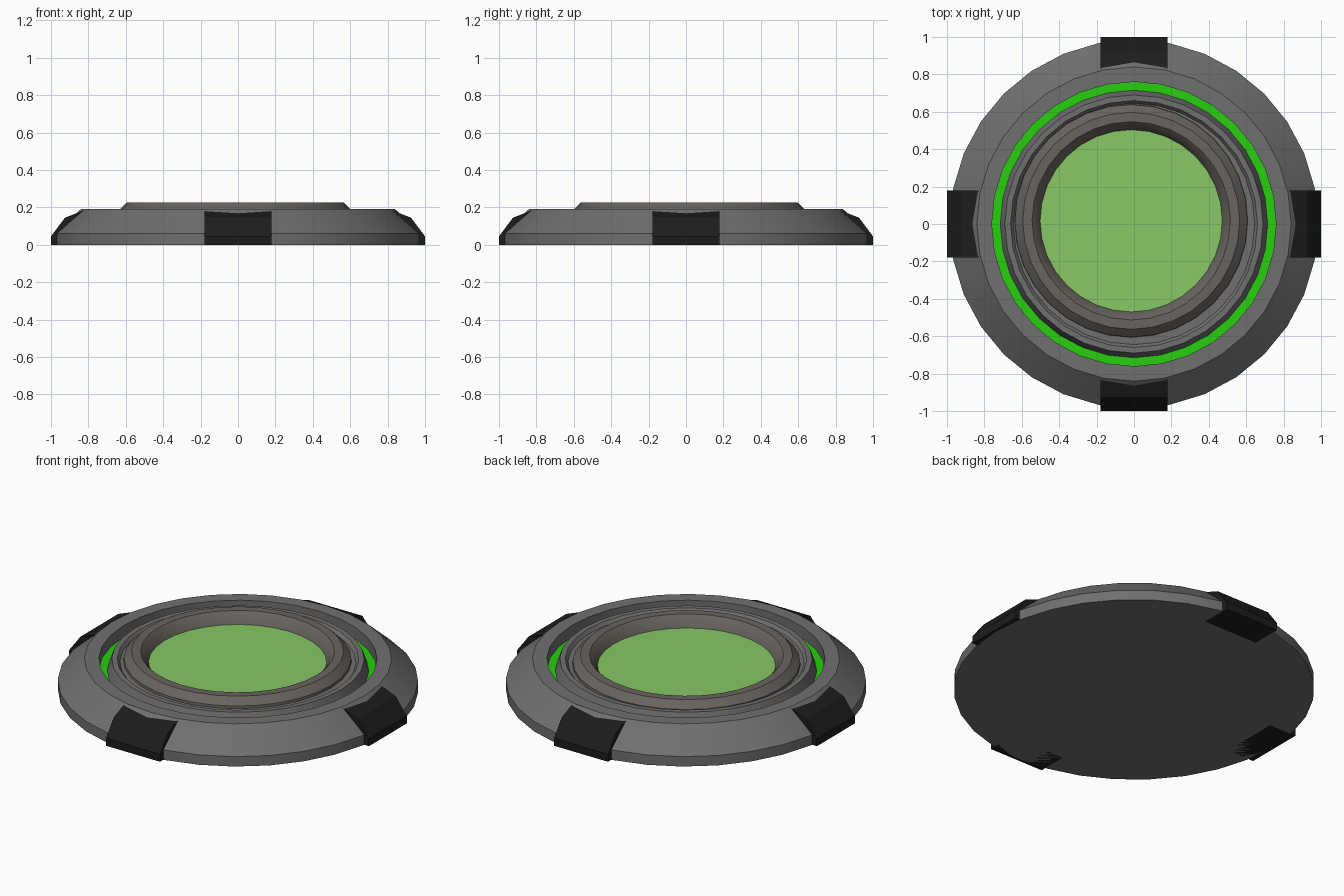
import bpy, math
from math import radians

if "Cube" in bpy.data.objects:
    bpy.data.objects.remove(bpy.data.objects["Cube"])

SIDES = 32


def material(name, rgb):
    m = bpy.data.materials.new(name)
    m.diffuse_color = (*rgb, 1)
    m.use_nodes = True
    m.node_tree.nodes["Principled BSDF"].inputs["Base Color"].default_value = m.diffuse_color
    return m


grey = material("grey metal", (0.16, 0.16, 0.16))
brown = material("warm metal", (0.14, 0.125, 0.11))
black = material("black rubber", (0.012, 0.012, 0.012))
lime = material("lime light", (0.02, 0.62, 0.005))
pale = material("pale green lens", (0.24, 0.58, 0.13))


def make(name, verts, faces, mat, smooth=True):
    me = bpy.data.meshes.new(name)
    me.from_pydata(verts, [], faces)
    me.materials.append(mat)
    ob = bpy.data.objects.new(name, me)
    bpy.context.collection.objects.link(ob)
    if smooth:
        bpy.ops.object.select_all(action='DESELECT')
        ob.select_set(True)
        bpy.context.view_layer.objects.active = ob
        bpy.ops.object.shade_smooth_by_angle(angle=radians(25))
    return ob


def lathe(name, profile, mat, cap=None, centre=(0, 0)):
    """Spin (radius, z) points, listed from the outer bottom inward over the top."""
    verts, faces = [], []
    for r, z in profile:
        for i in range(SIDES):
            a = 2 * math.pi * i / SIDES
            verts.append((centre[0] + r * math.cos(a), centre[1] + r * math.sin(a), z))
    for k in range(len(profile) - 1):
        for i in range(SIDES):
            j = (i + 1) % SIDES
            faces.append((k * SIDES + i, k * SIDES + j,
                          (k + 1) * SIDES + j, (k + 1) * SIDES + i))
    if cap == "bottom":
        faces.append(tuple(reversed(range(SIDES))))
    if cap == "top":
        n = (len(profile) - 1) * SIDES
        faces.append(tuple(range(n, n + SIDES)))
    return make(name, verts, faces, mat)


# Bevelled body with a flat underside and a raised rim
lathe("body", [(0.985, 0), (0.985, 0.06), (0.84, 0.19), (0.76, 0.19), (0.76, 0.12)],
      grey, cap="bottom")

# Glowing floor of the circular groove
lathe("light_ring", [(0.76, 0.12), (0.715, 0.12)], lime)

# Stepped deck between groove and collar
lathe("inner_deck", [(0.715, 0.12), (0.69, 0.19), (0.66, 0.19), (0.645, 0.17), (0.58, 0.17)],
      grey)

# Collar and lens sit slightly off centre
OFFSET = (-0.015, 0.017)
lathe("collar", [(0.625, 0.15), (0.622, 0.185), (0.58, 0.225), (0.53, 0.225),
                 (0.505, 0.20), (0.485, 0.155)], brown, centre=OFFSET)
lathe("lens", [(0.49, 0.15), (0.487, 0.16)], pale, cap="top", centre=OFFSET)

# Four grip pads clamped on the bevel
W = 0.18
PAD = [(0.82, 0), (1.0, 0), (1.0, 0.045), (0.925, 0.145), (0.82, 0.185)]
n = len(PAD)
for k, side in enumerate(("right", "back", "left", "front")):
    pts = [(r, -W, z) for r, z in PAD] + [(r, W, z) for r, z in PAD]
    faces = [tuple(range(n)), tuple(reversed(range(n, 2 * n)))]
    faces += [(i, i + n, (i + 1) % n + n, (i + 1) % n) for i in range(n)]
    pad = make("grip_pad_" + side, pts, faces, black, smooth=False)
    pad.rotation_euler.z = k * math.pi / 2
